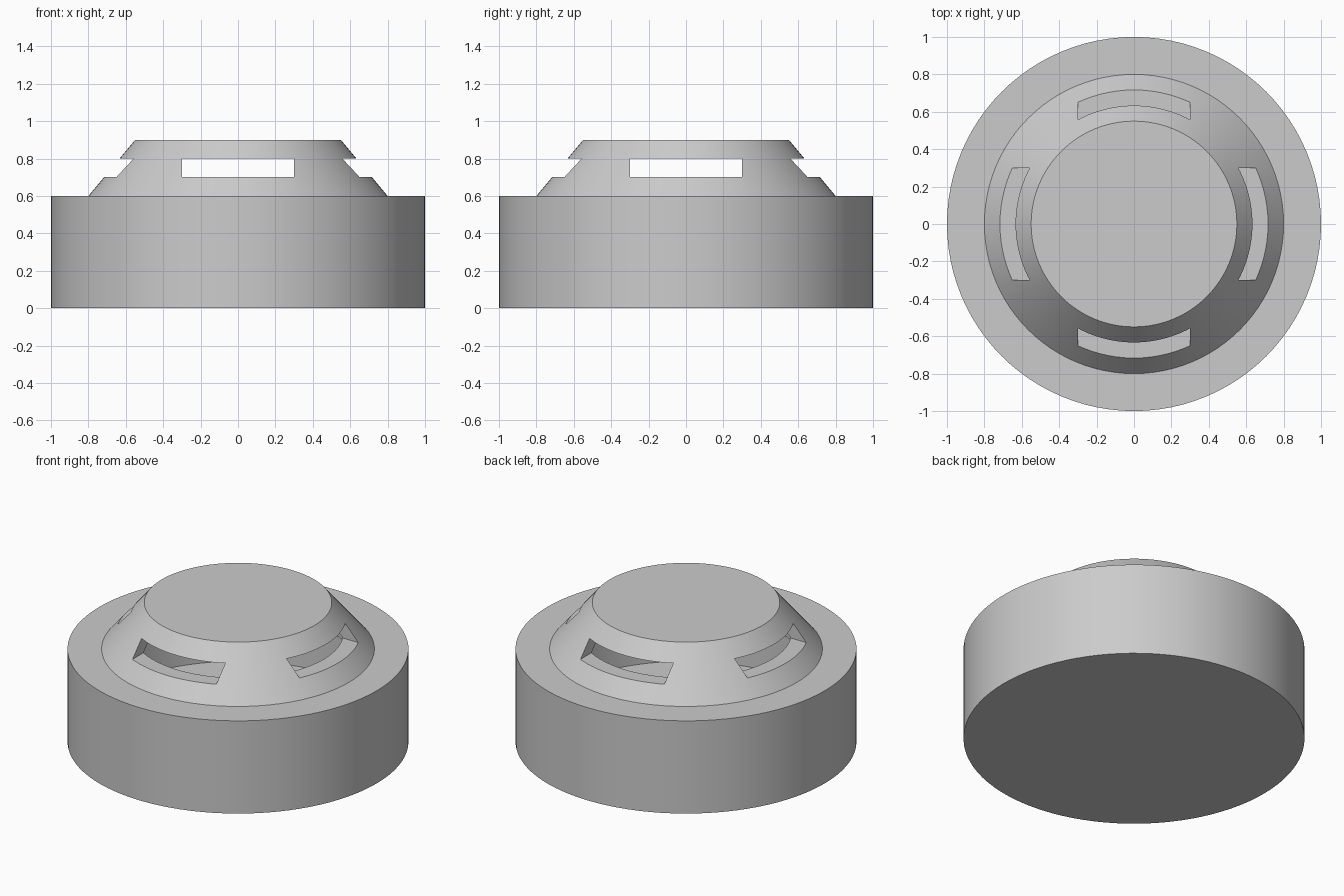
import bpy, bmesh, math
from mathutils import Matrix

SEGMENTS = 96

cube = bpy.data.objects.get("Cube")
if cube:
    bpy.data.objects.remove(cube, do_unlink=True)

# Single grey plastic
grey = bpy.data.materials.new("grey_plastic")
grey.use_nodes = True
colour = (0.6, 0.6, 0.6, 1)
grey.diffuse_color = colour
grey.node_tree.nodes["Principled BSDF"].inputs["Base Color"].default_value = colour


def add_object(name, bm):
    mesh = bpy.data.meshes.new(name)
    bm.to_mesh(mesh)
    bm.free()
    mesh.materials.append(grey)
    obj = bpy.data.objects.new(name, mesh)
    bpy.context.collection.objects.link(obj)
    return obj


def lathe(bm, profile, inward=False):
    """Revolve an (r, z) profile that starts and ends on the axis."""
    verts = [bm.verts.new((r, 0, z)) for r, z in profile]
    edges = [bm.edges.new(pair) for pair in zip(verts, verts[1:])]
    before = set(bm.faces)
    bmesh.ops.spin(bm, geom=verts + edges, cent=(0, 0, 0), axis=(0, 0, 1),
                   angle=math.tau, steps=SEGMENTS, use_merge=True)
    bmesh.ops.remove_doubles(bm, verts=bm.verts[:], dist=1e-5)
    faces = [f for f in bm.faces if f not in before]
    bmesh.ops.recalc_face_normals(bm, faces=faces)
    if inward:
        bmesh.ops.reverse_faces(bm, faces=faces)


# Housing: wide drum with a sloped cap, hollow inside
bm = bmesh.new()
lathe(bm, [(0, 0), (1, 0), (1, 0.6), (0.8, 0.6), (0.55, 0.9), (0, 0.9)])
lathe(bm, [(0, 0.1), (0.9, 0.1), (0.9, 0.5), (0.7, 0.5), (0.7, 0.6),
           (0.517, 0.82), (0, 0.82)], inward=True)
housing = add_object("vented_housing", bm)

# Four vents: two crossed bars cut right through the cap
for i in range(2):
    bm = bmesh.new()
    bmesh.ops.create_cube(bm, size=1, matrix=Matrix.Translation((0, 0, 0.75))
                          @ Matrix.Rotation(i * math.pi / 2, 4, "Z")
                          @ Matrix.Diagonal((2, 0.6, 0.1, 1)))
    cutter = add_object(f"vent_cutter_{i + 1}", bm)
    cutter.hide_render = True
    cut = housing.modifiers.new("vent", "BOOLEAN")
    cut.operation = "DIFFERENCE"
    cut.solver = "EXACT"
    cut.object = cutter
    bpy.context.view_layer.objects.active = housing
    bpy.ops.object.modifier_apply(modifier=cut.name)
    bpy.data.objects.remove(cutter, do_unlink=True)

# Smooth round walls, crisp rims
bpy.ops.object.select_all(action="DESELECT")
housing.select_set(True)
bpy.context.view_layer.objects.active = housing
bpy.ops.object.shade_smooth_by_angle(angle=math.radians(25))
